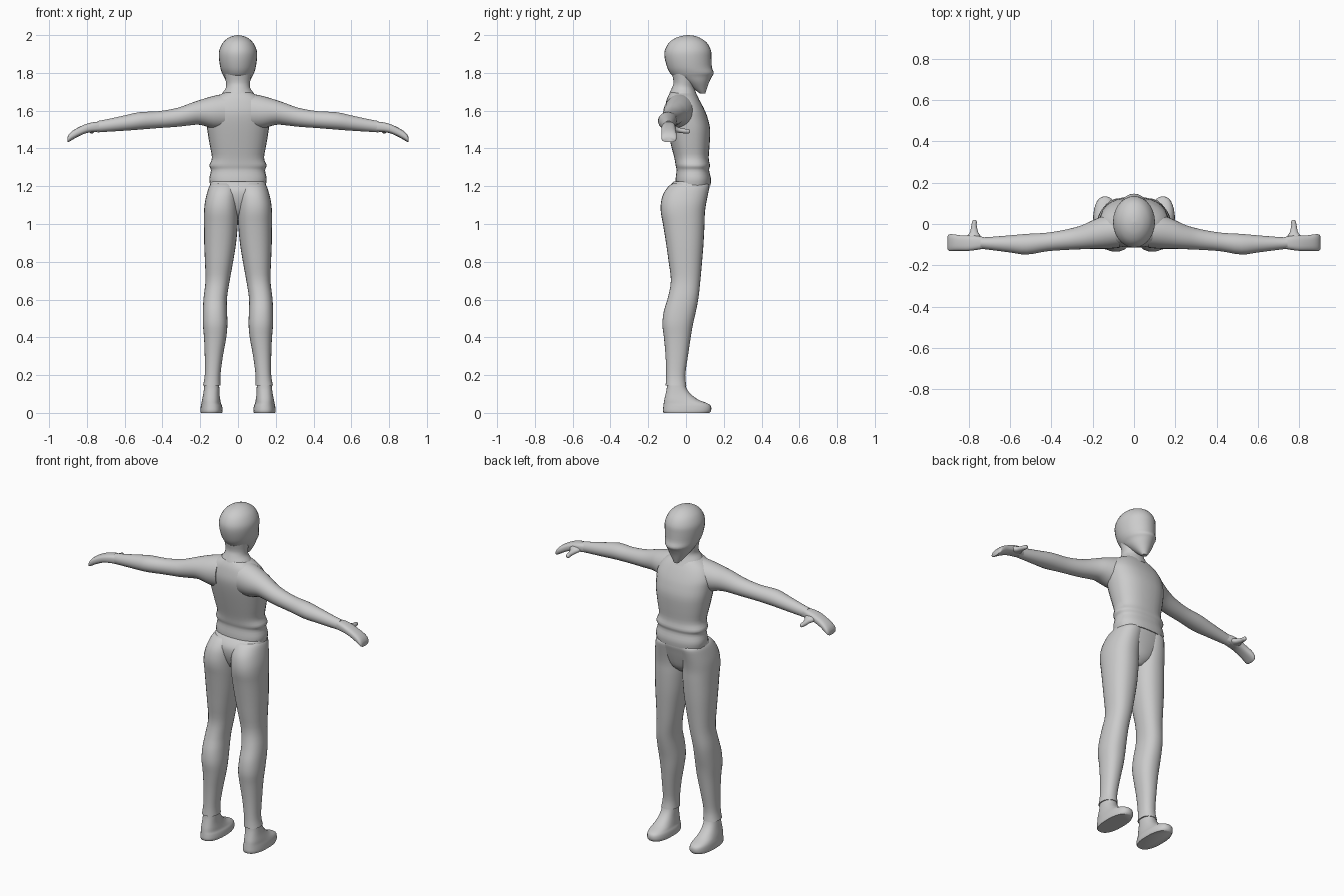
import bpy, bmesh, math
from mathutils import Vector

grey = bpy.data.materials.new("plain_grey")
grey.diffuse_color = (0.6, 0.6, 0.6, 1)


def smooth_rows(rows, steps):
    """Catmull-Rom interpolation between cross-sections."""
    out = []
    for i in range(len(rows) - 1):
        q = [rows[max(i - 1, 0)], rows[i], rows[i + 1], rows[min(i + 2, len(rows) - 1)]]
        for s in range(steps):
            t = s / steps
            out.append([0.5 * (2 * b + (c - a) * t + (2 * a - 5 * b + 4 * c - d) * t * t
                               + (3 * b - a - 3 * c + d) * t ** 3) for a, b, c, d in zip(*q)])
    return out + [list(rows[-1])]


def loft(name, rows, axis="Z", p=2.0, n=28, steps=3, mirror=False):
    """Skin of rounded sections; row = position, then min/max on the other two axes."""
    bm = bmesh.new()
    rings = []
    for t, a0, a1, b0, b1 in smooth_rows(rows, steps):
        ring = []
        for k in range(n):
            c, s = math.cos(2 * math.pi * k / n), math.sin(2 * math.pi * k / n)
            a = (a0 + a1) / 2 + (a1 - a0) / 2 * math.copysign(abs(c) ** (2 / p), c)
            b = (b0 + b1) / 2 + (b1 - b0) / 2 * math.copysign(abs(s) ** (2 / p), s)
            ring.append(bm.verts.new(Vector((a, b, t) if axis == "Z" else
                                            (t, a, b) if axis == "X" else (a, t, b))))
        rings.append(ring)
    for r0, r1 in zip(rings, rings[1:]):
        for k in range(n):
            bm.faces.new((r0[k], r0[(k + 1) % n], r1[(k + 1) % n], r1[k]))
    bm.faces.new(rings[0][::-1])
    bm.faces.new(rings[-1])
    bmesh.ops.recalc_face_normals(bm, faces=bm.faces)
    mesh = bpy.data.meshes.new(name)
    bm.to_mesh(mesh)
    bm.free()
    mesh.materials.append(grey)
    ob = bpy.data.objects.new(name, mesh)
    bpy.context.collection.objects.link(ob)
    if mirror:
        m = ob.modifiers.new("mirror", "MIRROR")
        m.use_mirror_merge = False
    bpy.ops.object.select_all(action="DESELECT")
    ob.select_set(True)
    bpy.context.view_layer.objects.active = ob
    bpy.ops.object.shade_smooth_by_angle(angle=math.radians(50))
    return ob


# head, with a pointed chin leaning forward
loft("head", [
    (1.69, -.015, .015, .075, .102), (1.715, -.035, .035, .04, .11),
    (1.75, -.06, .06, -.01, .122), (1.78, -.075, .075, -.065, .137),
    (1.80, -.085, .085, -.085, .147), (1.83, -.094, .094, -.10, .137),
    (1.88, -.101, .101, -.113, .135), (1.92, -.099, .099, -.112, .132),
    (1.96, -.08, .08, -.09, .11), (1.985, -.052, .052, -.055, .075),
    (1.996, -.025, .025, -.02, .045), (2.0, -.003, .003, .007, .013)])

# neck
loft("neck", [
    (1.66, -.10, .10, -.095, .07), (1.69, -.085, .085, -.088, .055),
    (1.72, -.065, .065, -.075, .045), (1.75, -.064, .064, -.066, .045),
    (1.80, -.072, .072, -.075, .05)])

# shirt body
loft("torso", [
    (1.205, -.147, .147, -.055, .13), (1.24, -.152, .152, -.055, .132),
    (1.285, -.143, .143, -.05, .122), (1.31, -.152, .152, -.055, .127),
    (1.35, -.138, .138, -.062, .12), (1.42, -.15, .15, -.08, .125),
    (1.50, -.163, .163, -.10, .128), (1.56, -.168, .168, -.112, .115),
    (1.60, -.168, .168, -.114, .10), (1.64, -.15, .15, -.107, .08),
    (1.67, -.12, .12, -.098, .062), (1.695, -.075, .075, -.085, .045)], p=2.4)

# arms
loft("arm", [
    (.07, -.115, .055, 1.50, 1.69), (.13, -.12, .045, 1.505, 1.678),
    (.20, -.12, .018, 1.525, 1.657), (.25, -.122, -.005, 1.523, 1.64),
    (.32, -.125, -.025, 1.515, 1.615), (.42, -.132, -.042, 1.508, 1.597),
    (.52, -.148, -.048, 1.50, 1.592), (.60, -.138, -.055, 1.494, 1.575),
    (.70, -.125, -.063, 1.488, 1.553), (.745, -.12, -.065, 1.485, 1.545)],
    axis="X", mirror=True)

# mitten hands bending down at the finger tips
loft("hand", [
    (.72, -.118, -.066, 1.491, 1.542), (.76, -.125, -.057, 1.487, 1.54),
    (.80, -.13, -.056, 1.482, 1.531), (.84, -.13, -.055, 1.466, 1.514),
    (.875, -.13, -.05, 1.447, 1.494), (.895, -.13, -.05, 1.435, 1.475),
    (.903, -.122, -.058, 1.433, 1.458)], axis="X", p=2.7, mirror=True)

# thumbs
loft("thumb", [
    (-.09, .735, .825, 1.488, 1.53), (-.06, .743, .81, 1.485, 1.522),
    (-.04, .755, .795, 1.483, 1.512), (-.01, .762, .789, 1.48, 1.505),
    (.012, .762, .784, 1.479, 1.502), (.02, .767, .779, 1.484, 1.497)],
    axis="Y", n=16, mirror=True)

# pelvis filling between the legs
loft("pelvis", [
    (1.025, -.03, .03, -.03, .05), (1.06, -.08, .08, -.07, .085),
    (1.12, -.135, .135, -.095, .105), (1.17, -.153, .153, -.10, .118),
    (1.20, -.15, .15, -.088, .125), (1.225, -.143, .143, -.065, .122)], p=2.4)

# trouser legs with buttocks
loft("leg", [
    (.145, .092, .185, -.108, .002), (.20, .093, .176, -.105, -.004),
    (.30, .08, .176, -.108, .01), (.40, .062, .18, -.117, .025),
    (.47, .056, .186, -.125, .037), (.54, .058, .186, -.117, .053),
    (.61, .058, .182, -.096, .066), (.70, .044, .172, -.08, .076),
    (.80, .026, .175, -.092, .085), (.90, .01, .179, -.106, .093),
    (1.0, .001, .18, -.122, .098), (1.06, .0, .18, -.133, .10),
    (1.11, .0, .176, -.133, .107), (1.16, .0, .165, -.12, .117),
    (1.20, .0, .152, -.092, .124), (1.215, .005, .14, -.07, .115)],
    p=2.25, mirror=True)

# shoes
loft("shoe", [
    (.0, .084, .197, -.118, .125), (.012, .081, .199, -.122, .133),
    (.035, .084, .197, -.12, .132), (.05, .09, .194, -.118, .115),
    (.07, .094, .19, -.115, .065), (.10, .098, .184, -.108, .025),
    (.13, .099, .18, -.102, .003), (.16, .1, .177, -.1, -.006)],
    p=2.4, mirror=True)
